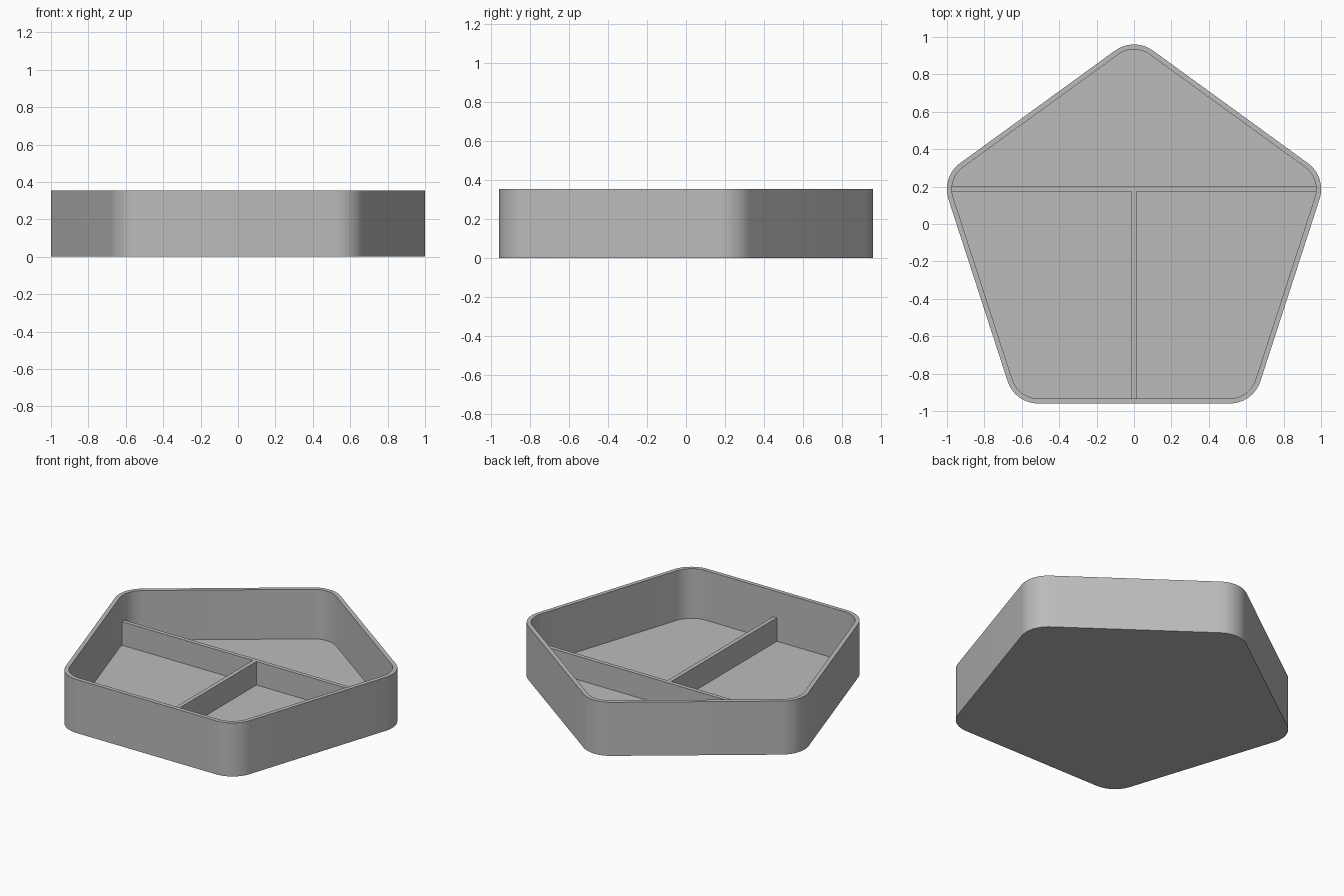
import bpy, bmesh, math

HEIGHT, WALL, FLOOR = 0.355, 0.027, 0.026
DIVIDER_TOP = 0.182
CORNER_DIST, CORNER_R = 0.87, 0.173     # arc centres of the rounded pentagon
CENTRE_Y = 0.96 - CORNER_DIST - CORNER_R
SEGMENTS = 14

cube = bpy.data.objects.get("Cube")
if cube:
    bpy.data.objects.remove(cube, do_unlink=True)

grey = bpy.data.materials.new("plain grey")
grey.use_nodes = True
COLOUR = (0.5, 0.5, 0.5, 1.0)
grey.diffuse_color = COLOUR
grey.node_tree.nodes["Principled BSDF"].inputs["Base Color"].default_value = COLOUR


def pentagon(radius):
    """Rounded pentagon outline, counter-clockwise, point towards +y."""
    pts = []
    for i in range(5):
        mid = math.radians(90 + 72 * i)
        cx = CORNER_DIST * math.cos(mid)
        cy = CENTRE_Y + CORNER_DIST * math.sin(mid)
        for s in range(SEGMENTS + 1):
            a = mid + math.radians(72 * (s / SEGMENTS - 0.5))
            pts.append((cx + radius * math.cos(a), cy + radius * math.sin(a)))
    return pts


def finish(bm, name):
    bmesh.ops.recalc_face_normals(bm, faces=bm.faces)
    mesh = bpy.data.meshes.new(name)
    bm.to_mesh(mesh)
    bm.free()
    mesh.materials.append(grey)
    obj = bpy.data.objects.new(name, mesh)
    bpy.context.collection.objects.link(obj)
    return obj


def ring(bm, pts, z):
    return [bm.verts.new((x, y, z)) for x, y in pts]


def bridge(bm, a, b):
    for i in range(len(a)):
        j = (i + 1) % len(a)
        bm.faces.new((a[i], a[j], b[j], b[i]))


# Tray: outer wall, flat rim, inner wall and floor in one closed shell
bm = bmesh.new()
outer, inner = pentagon(CORNER_R), pentagon(CORNER_R - WALL)
rings = [ring(bm, outer, 0), ring(bm, outer, HEIGHT),
         ring(bm, inner, HEIGHT), ring(bm, inner, FLOOR)]
for lower, upper in zip(rings, rings[1:]):
    bridge(bm, lower, upper)
bm.faces.new(rings[0])
bm.faces.new(rings[-1])
tray = finish(bm, "tray")
bpy.ops.object.select_all(action='DESELECT')
tray.select_set(True)
bpy.context.view_layer.objects.active = tray
bpy.ops.object.shade_smooth_by_angle(angle=math.radians(30))

# T-shaped divider, half the wall height, ends sunk slightly into the walls
half, end_x, end_y = WALL / 2, 0.982, -0.945
front, back = 0.174, 0.201
profile = [(-end_x, back), (-end_x, front), (-half, front), (-half, end_y),
           (half, end_y), (half, front), (end_x, front), (end_x, back)]
bm = bmesh.new()
bottom, top = ring(bm, profile, FLOOR - 0.01), ring(bm, profile, DIVIDER_TOP)
bridge(bm, bottom, top)
bm.faces.new(bottom)
bm.faces.new(top)
finish(bm, "divider")
